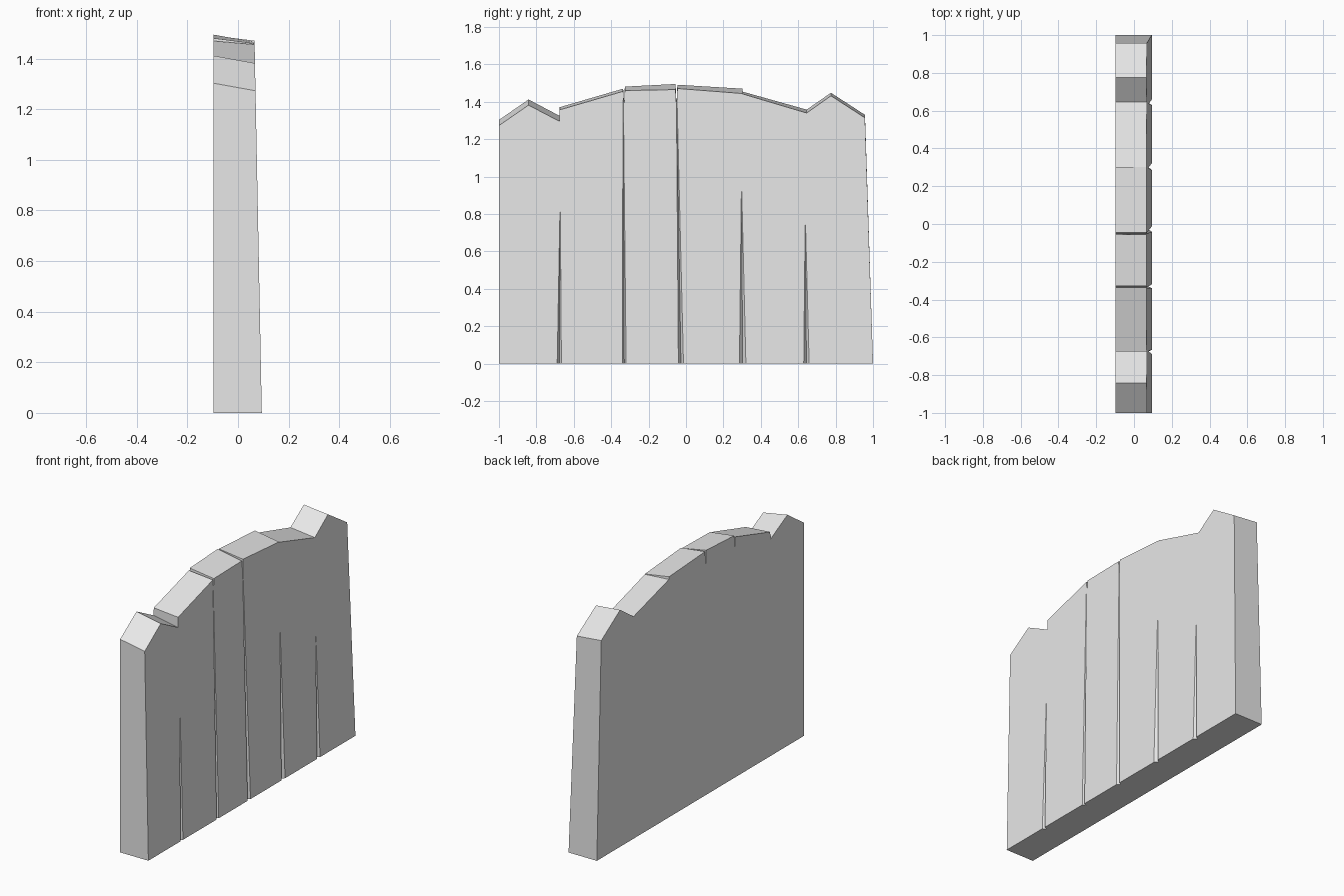
import bpy
import bmesh

cube = bpy.data.objects.get("Cube")
if cube:
    bpy.data.objects.remove(cube)

BACK_X = -0.097


def front_x(z):
    # The front face leans back as it rises
    return 0.094 - 0.0195 * z


def make_material(name, colour):
    mat = bpy.data.materials.new(name)
    mat.use_nodes = True
    mat.diffuse_color = colour
    mat.node_tree.nodes["Principled BSDF"].inputs["Base Color"].default_value = colour
    return mat


def make_object(name, bm):
    bmesh.ops.recalc_face_normals(bm, faces=bm.faces)
    mesh = bpy.data.meshes.new(name)
    bm.to_mesh(mesh)
    bm.free()
    obj = bpy.data.objects.new(name, mesh)
    bpy.context.collection.objects.link(obj)
    return obj


def add_loft(bm, first, second):
    # Closed solid between two matching outlines
    a = [bm.verts.new(p) for p in first]
    b = [bm.verts.new(p) for p in second]
    bm.faces.new(a)
    bm.faces.new(b)
    for i in range(len(a)):
        j = (i + 1) % len(a)
        bm.faces.new((a[i], a[j], b[j], b[i]))


# Plank tops along y: (y, back height, front drop)
crest = [
    (-1.0, 1.303, 0.03), (-0.842, 1.412, 0.03), (-0.676, 1.325, 0.03),
    (-0.675, 1.371, 0.014), (-0.336, 1.470, 0.014), (-0.331, 1.390, 0.01),
    (-0.327, 1.481, 0.021), (-0.056, 1.495, 0.03), (-0.051, 1.390, 0.01),
    (-0.046, 1.491, 0.02), (0.302, 1.470, 0.026), (0.303, 1.454, 0.012),
    (0.645, 1.358, 0.018), (0.775, 1.448, 0.016), (0.957, 1.330, 0.016),
]
back = [(BACK_X, y, z) for y, z, drop in crest]
front = [(front_x(z - drop), y, z - drop) for y, z, drop in crest]
bm = bmesh.new()
add_loft(bm,
         back + [(BACK_X, 1, 0), (BACK_X, -1, 0)],
         front + [(front_x(0), 1, 0), (front_x(0), -1, 0)])
panel = make_object("plank_panel", bm)
panel.data.materials.append(make_material("plain grey", (0.8, 0.8, 0.8, 1)))

# Tapered gaps between planks: (low y, high y at the foot, tip y, tip z)
grooves = [
    (-0.69, -0.665, -0.673, 0.81), (-0.341, -0.319, -0.336, 1.41),
    (-0.042, -0.012, -0.051, 1.49), (0.284, 0.322, 0.297, 0.92),
    (0.628, 0.660, 0.638, 0.74),
]
bm = bmesh.new()
for low, high, tip_y, tip_z in grooves:
    mid = (low + high) / 2
    outer = front_x(0) + 0.002
    foot = [(outer, low, -0.01), (outer, high, -0.01), (0.074, mid, -0.01)]
    x = front_x(tip_z)
    tip = [(x + 0.002, tip_y - 0.002, tip_z), (x + 0.002, tip_y + 0.002, tip_z),
           (x - 0.003, tip_y, tip_z)]
    add_loft(bm, foot, tip)
cutter = make_object("groove_cutter", bm)
cutter.hide_render = True

cut = panel.modifiers.new("grooves", "BOOLEAN")
cut.operation = "DIFFERENCE"
cut.solver = "EXACT"
cut.object = cutter
bpy.context.view_layer.objects.active = panel
bpy.ops.object.modifier_apply(modifier=cut.name)
bpy.data.objects.remove(cutter)
